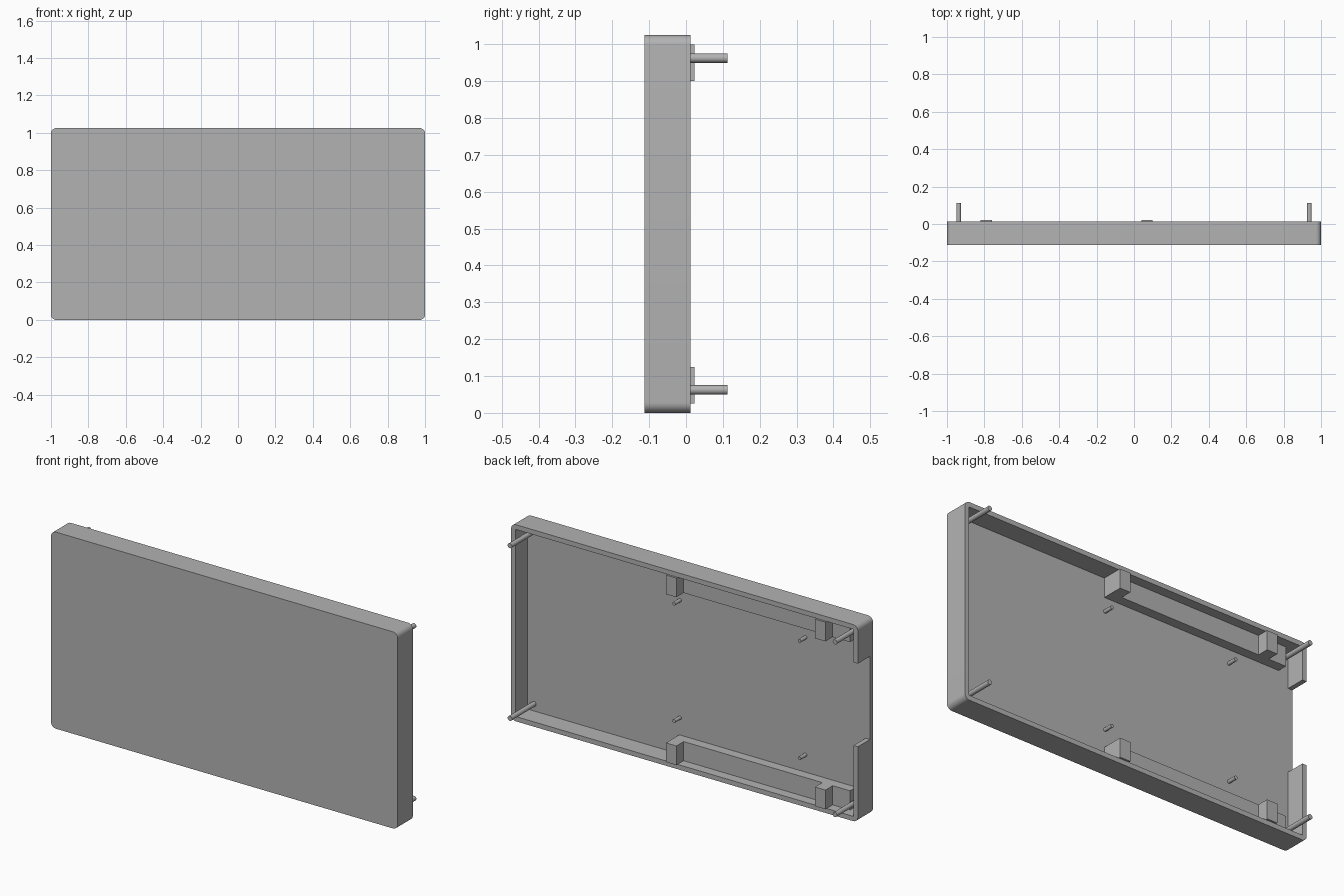
import bpy
import bmesh
import math
from mathutils import Matrix

default = bpy.data.objects.get("Cube")
if default:
    bpy.data.objects.remove(default, do_unlink=True)

HEIGHT = 1.025          # panel height
WALL = 0.025            # wall and floor thickness
FRONT, RIM = -0.1125, 0.0125
FLOOR = FRONT + WALL    # inner floor level

grey = bpy.data.materials.new("plain_grey")
grey.use_nodes = True
grey.diffuse_color = (0.45, 0.45, 0.45, 1)
grey.node_tree.nodes["Principled BSDF"].inputs["Base Color"].default_value = (0.45, 0.45, 0.45, 1)


def add_object(name, bm):
    mesh = bpy.data.meshes.new(name)
    bmesh.ops.recalc_face_normals(bm, faces=bm.faces)
    bm.to_mesh(mesh)
    bm.free()
    mesh.materials.append(grey)
    obj = bpy.data.objects.new(name, mesh)
    bpy.context.collection.objects.link(obj)
    return obj


def select_only(obj):
    bpy.ops.object.select_all(action='DESELECT')
    obj.select_set(True)
    bpy.context.view_layer.objects.active = obj


def box(name, x, y, z, radius=0):
    """Box from (low, high) ranges, with its depthwise edges optionally rounded."""
    bm = bmesh.new()
    bmesh.ops.create_cube(bm, size=1)
    for v in bm.verts:
        v.co = [sum(r) / 2 + c * (r[1] - r[0]) for r, c in zip((x, y, z), v.co)]
    if radius:
        edges = [e for e in bm.edges if abs(e.verts[0].co.y - e.verts[1].co.y) > 0.01]
        bmesh.ops.bevel(bm, geom=edges, offset=radius, segments=8, profile=0.5, affect='EDGES')
    return add_object(name, bm)


def peg(name, x, z, tip, radius):
    """Round peg standing on the inner floor."""
    bm = bmesh.new()
    start = FLOOR - 0.005
    place = Matrix.Translation((x, (start + tip) / 2, z)) @ Matrix.Rotation(math.pi / 2, 4, 'X')
    bmesh.ops.create_cone(bm, cap_ends=True, segments=24, radius1=radius, radius2=radius,
                          depth=tip - start, matrix=place)
    obj = add_object(name, bm)
    select_only(obj)
    bpy.ops.object.shade_smooth_by_angle(angle=math.radians(40))


# Tray shell: rounded slab, hollowed from the back, with an opening in one side wall
shell = box("tray_shell", (-1, 1), (FRONT, RIM), (0, HEIGHT), radius=0.028)
cutters = [
    box("cavity_cutter", (-1 + WALL, 1 - WALL), (FLOOR, 0.2), (WALL, HEIGHT - WALL)),
    box("side_opening_cutter", (-1.1, -0.9), (FLOOR, 0.2), (0.395, 0.828)),
]
select_only(shell)
for cutter in cutters:
    cutter.hide_render = True
    mod = shell.modifiers.new(cutter.name, 'BOOLEAN')
    mod.operation = 'DIFFERENCE'
    mod.solver = 'EXACT'
    mod.object = cutter
    bpy.ops.object.modifier_apply(modifier=mod.name)
for cutter in cutters:
    bpy.data.objects.remove(cutter, do_unlink=True)
select_only(shell)
bpy.ops.object.shade_smooth_by_angle(angle=math.radians(30))


# Rails along the top and bottom walls, each with two raised blocks
def rail(name, low, high):
    ledge, block = FLOOR + 0.05, 0.0225
    profile = [(0.1, FLOOR), (0.1, block), (0.04, block), (0.04, ledge),
               (-0.76, ledge), (-0.76, block), (-0.82, block), (-0.82, ledge),
               (-0.92, ledge), (-0.92, FLOOR)]
    bm = bmesh.new()
    face = bm.faces.new([bm.verts.new((x, y, low)) for x, y in profile])
    result = bmesh.ops.extrude_face_region(bm, geom=[face])
    top = [g for g in result["geom"] if isinstance(g, bmesh.types.BMVert)]
    bmesh.ops.translate(bm, verts=top, vec=(0, 0, high - low))
    add_object(name, bm)


rail("bottom_rail", WALL, 0.125)
rail("top_rail", HEIGHT - 0.125, HEIGHT - WALL)

# Long corner pegs
for side, x in (("left", 0.9375), ("right", -0.9375)):
    for level, z in (("bottom", 0.0625), ("top", HEIGHT - 0.0625)):
        peg(f"{level}_{side}_corner_peg", x, z, 0.1125, 0.0125)

# Short mounting pegs
for side, x in (("left", 0.096), ("right", -0.628)):
    for level, z in (("bottom", 0.216), ("top", 0.828)):
        peg(f"{level}_{side}_mounting_peg", x, z, FLOOR + 0.05, 0.009)
